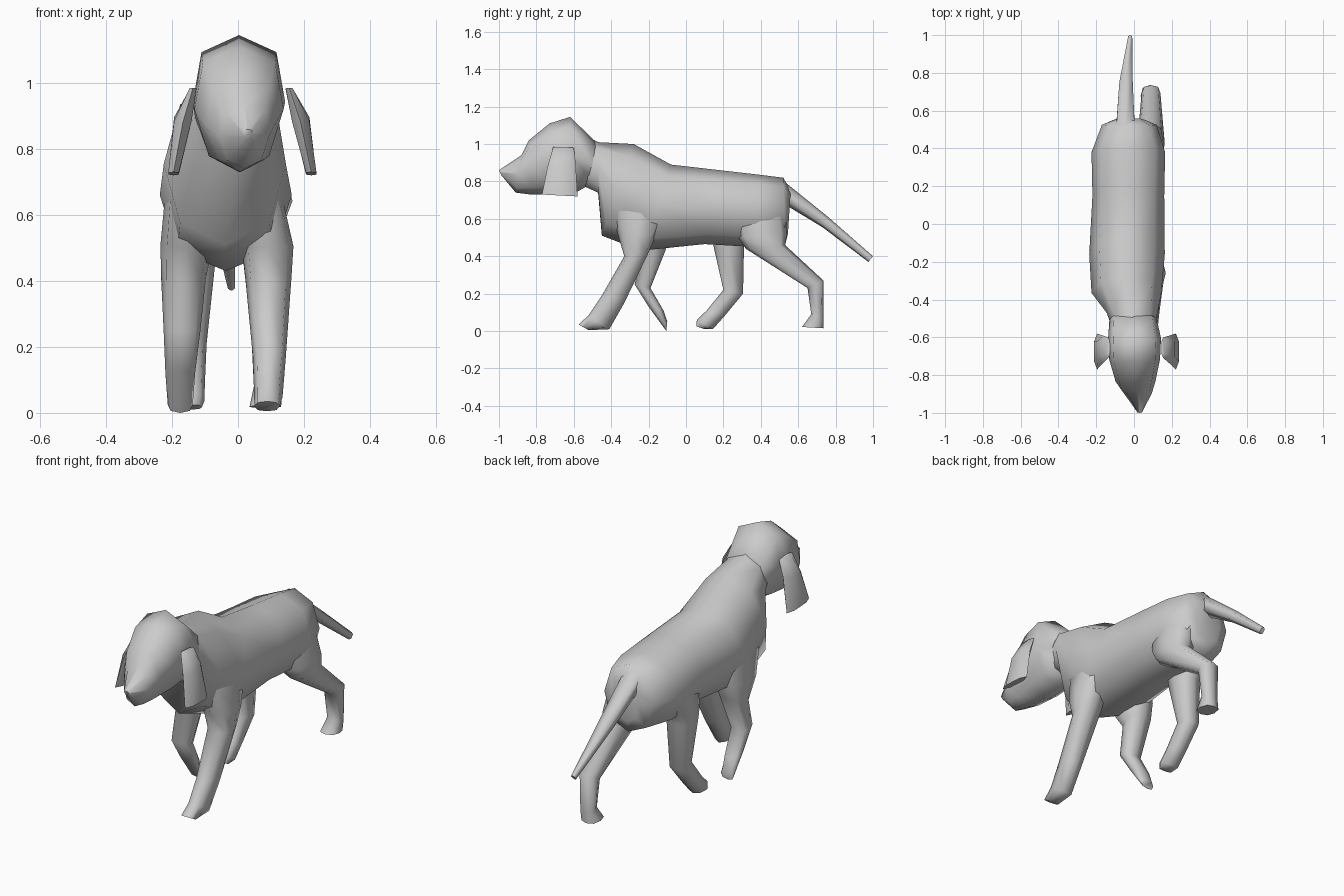
import bpy, bmesh, math


def loft(name, rings, sides=8, power=0.85, taper=0.0):
    """Skin a row of sections: (y,z of one edge), (y,z of other edge), x centre, half width.
    taper widens each section towards its first edge."""
    bm = bmesh.new()
    rows = []
    for (y0, z0), (y1, z1), xc, hw in rings:
        row = []
        for i in range(sides):
            t = 2 * math.pi * i / sides
            c = math.copysign(abs(math.cos(t)) ** power, math.cos(t))
            s = math.copysign(abs(math.sin(t)) ** power, math.sin(t))
            row.append(bm.verts.new((xc + hw * s * (1 + taper * c),
                                     (y0 + y1) / 2 + c * (y0 - y1) / 2,
                                     (z0 + z1) / 2 + c * (z0 - z1) / 2)))
        rows.append(row)
    for a, b in zip(rows, rows[1:]):
        for i in range(sides):
            j = (i + 1) % sides
            bm.faces.new((a[i], a[j], b[j], b[i]))
    bm.faces.new(rows[0])
    bm.faces.new(rows[-1])
    bmesh.ops.recalc_face_normals(bm, faces=bm.faces)
    mesh = bpy.data.meshes.new(name)
    bm.to_mesh(mesh)
    bm.free()
    ob = bpy.data.objects.new(name, mesh)
    bpy.context.collection.objects.link(ob)
    bpy.ops.object.select_all(action='DESELECT')
    ob.select_set(True)
    bpy.context.view_layer.objects.active = ob
    bpy.ops.object.shade_smooth_by_angle(angle=math.radians(70))
    return ob


# Torso with neck, from neck to rump
loft("torso", [
    ((-0.60, 1.08), (-0.58, 0.79), 0.0, 0.10),
    ((-0.47, 1.01), (-0.47, 0.74), -0.01, 0.135),
    ((-0.28, 1.00), (-0.45, 0.51), -0.04, 0.185),
    ((-0.08, 0.89), (-0.24, 0.43), -0.037, 0.20),
    ((0.20, 0.858), (0.10, 0.465), -0.03, 0.19),
    ((0.40, 0.835), (0.36, 0.45), -0.03, 0.195),
    ((0.52, 0.82), (0.53, 0.46), -0.025, 0.145),
    ((0.56, 0.75), (0.545, 0.52), -0.025, 0.08),
], power=0.9)

# Head, from nose to nape
loft("head", [
    ((-1.00, 0.86), (-0.985, 0.83), 0.03, 0.015),
    ((-0.88, 0.94), (-0.91, 0.74), 0.02, 0.075),
    ((-0.84, 1.02), (-0.83, 0.73), 0.008, 0.105),
    ((-0.73, 1.11), (-0.70, 0.73), 0.003, 0.135),
    ((-0.62, 1.145), (-0.59, 0.74), 0.003, 0.14),
    ((-0.48, 1.01), (-0.52, 0.78), -0.005, 0.125),
], taper=0.12)

# Hanging ears
for side, name, spread in ((1, "right_ear", 1.0), (-1, "left_ear", 0.88)):
    loft(name, [
        ((-0.71, 0.985), (-0.60, 0.98), side * 0.155 * spread, 0.012),
        ((-0.74, 0.88), (-0.59, 0.90), side * 0.19 * spread, 0.03),
        ((-0.77, 0.73), (-0.58, 0.72), side * 0.222 * spread, 0.018),
    ], sides=6)

# Tail
loft("tail", [
    ((0.50, 0.82), (0.54, 0.67), -0.045, 0.055),
    ((0.76, 0.61), (0.73, 0.555), -0.042, 0.04),
    ((1.00, 0.40), (0.975, 0.37), -0.02, 0.012),
], sides=6)

# Legs, from shoulder or hip (buried in the torso) down to the toes
legs = {
    "right_front_leg": [
        ((-0.40, 0.66), (-0.08, 0.64), 0.065, 0.07),
        ((-0.36, 0.50), (-0.16, 0.51), 0.09, 0.078),
        ((-0.33, 0.40), (-0.20, 0.42), 0.092, 0.07),
        ((-0.45, 0.19), (-0.33, 0.15), 0.095, 0.050),
        ((-0.52, 0.085), (-0.41, 0.01), 0.092, 0.043),
        ((-0.575, 0.035), (-0.52, 0.005), 0.088, 0.038),
    ],
    "left_front_leg": [
        ((-0.38, 0.68), (-0.06, 0.66), -0.15, 0.07),
        ((-0.32, 0.50), (-0.08, 0.52), -0.155, 0.08),
        ((-0.24, 0.39), (-0.11, 0.43), -0.165, 0.068),
        ((-0.275, 0.25), (-0.19, 0.23), -0.17, 0.055),
        ((-0.20, 0.13), (-0.12, 0.11), -0.175, 0.045),
        ((-0.105, 0.0), (-0.10, 0.05), -0.175, 0.038),
    ],
    "right_hind_leg": [
        ((0.24, 0.66), (0.53, 0.68), 0.06, 0.06),
        ((0.28, 0.50), (0.54, 0.52), 0.085, 0.075),
        ((0.32, 0.44), (0.53, 0.46), 0.09, 0.073),
        ((0.65, 0.23), (0.735, 0.27), 0.09, 0.05),
        ((0.67, 0.09), (0.735, 0.07), 0.09, 0.042),
        ((0.62, 0.022), (0.735, 0.015), 0.083, 0.048),
    ],
    "left_hind_leg": [
        ((0.12, 0.66), (0.44, 0.66), -0.13, 0.07),
        ((0.14, 0.50), (0.34, 0.51), -0.14, 0.075),
        ((0.15, 0.44), (0.31, 0.45), -0.14, 0.07),
        ((0.20, 0.22), (0.305, 0.20), -0.145, 0.05),
        ((0.11, 0.11), (0.21, 0.085), -0.145, 0.045),
        ((0.058, 0.06), (0.145, 0.012), -0.145, 0.043),
        ((0.055, 0.025), (0.10, 0.01), -0.145, 0.036),
    ],
}
for name, rings in legs.items():
    loft(name, rings, sides=8, power=0.8)
